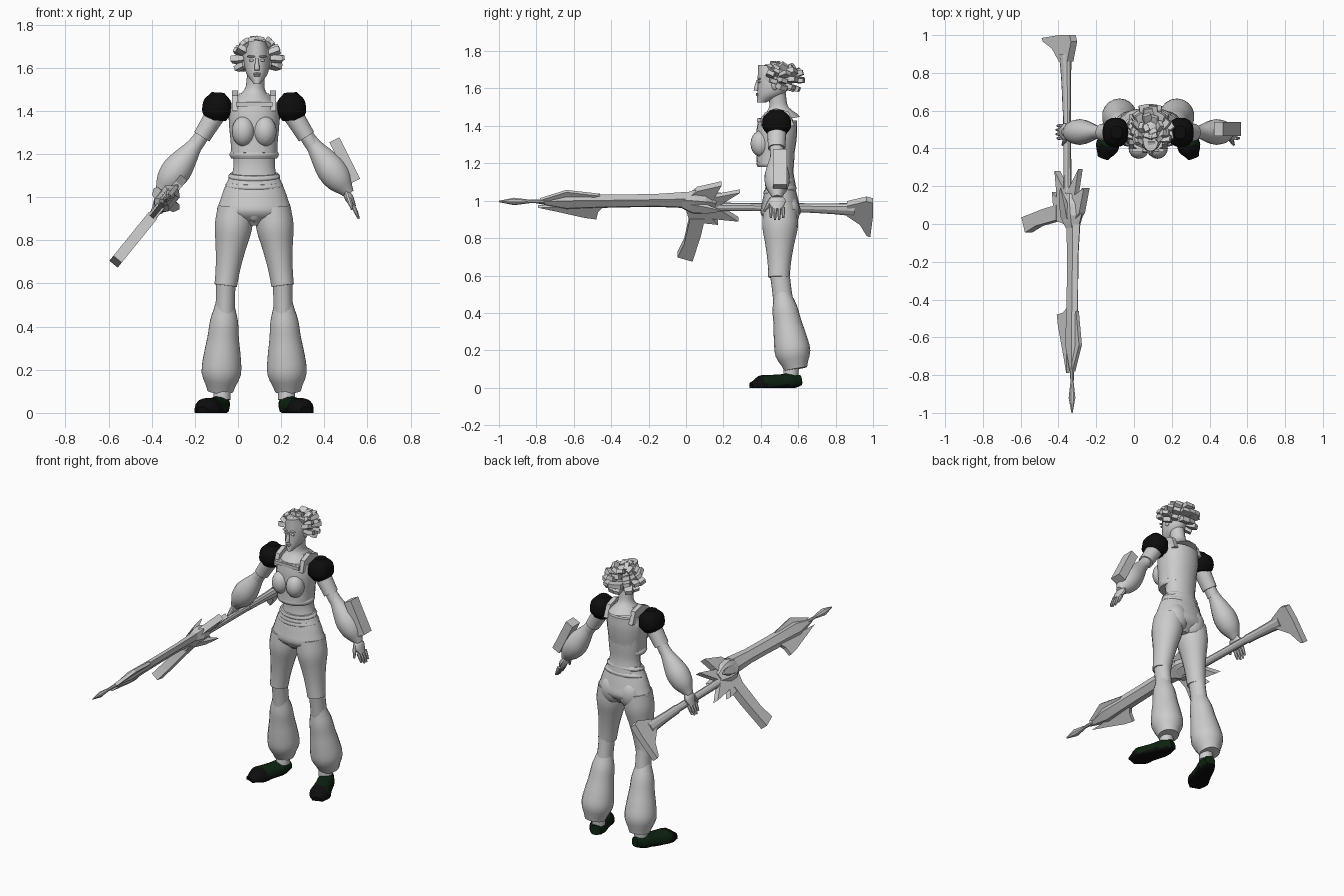
import bpy, bmesh, random
from math import cos, sin, pi, radians
from mathutils import Vector, Matrix

random.seed(4)
if "Cube" in bpy.data.objects:
    bpy.data.objects.remove(bpy.data.objects["Cube"])


def material(name, red, green, blue):
    made = bpy.data.materials.new(name)
    made.use_nodes = True
    made.diffuse_color = (red, green, blue, 1)
    made.node_tree.nodes["Principled BSDF"].inputs["Base Color"].default_value = (red, green, blue, 1)
    return made


GREY = material("light grey", .6, .6, .6)
BLACK = material("black", .004, .004, .004)
GREEN = material("dark green", .004, .016, .005)
BODY = Matrix.Translation((.075, 0, 0))
SIDES = {"left": BODY, "right": BODY @ Matrix.Scale(-1, 4, (1, 0, 0))}
ACROSS = Vector((1, 0, 0))


def frame(origin, along, across=ACROSS):
    """Matrix whose z axis runs along and whose x axis leans to across."""
    along = Vector(along).normalized()
    across = (across - along * across.dot(along)).normalized()
    matrix = Matrix((across, along.cross(across), along)).transposed().to_4x4()
    matrix.translation = origin
    return matrix


def finish(name, bm, mat, place, angle=40):
    bm.transform(place)
    bmesh.ops.recalc_face_normals(bm, faces=bm.faces[:])
    mesh = bpy.data.meshes.new(name)
    bm.to_mesh(mesh)
    bm.free()
    mesh.materials.append(mat)
    mesh.shade_smooth()
    mesh.set_sharp_from_angle(angle=radians(angle))
    result = bpy.data.objects.new(name, mesh)
    bpy.context.collection.objects.link(result)
    return result


def smooth_widths(widths, steps):
    """Cubic interpolation through evenly spaced widths."""
    padded = [widths[0], *widths, widths[-1]]
    result = []
    for before, low, high, after in zip(padded, padded[1:], padded[2:], padded[3:]):
        enter, leave = (high - before) / 2, (after - low) / 2
        for step in range(steps):
            t = step / steps
            bend = 3 * (high - low) - 2 * enter - leave + t * (2 * (low - high) + enter + leave)
            result.append(low + t * (enter + t * bend))
    return result + [widths[-1]]


def limb(name, start, end, widths, depth=1, mat=GREY, place=BODY, sides=18, steps=3,
         power=2, angle=40, flush_front=False):
    """Tube from start to end with evenly spaced half widths; depth scales its other radius."""
    start, end = Vector(start), Vector(end)
    local = frame(start, end - start)
    radii = smooth_widths(widths, steps)
    bm = bmesh.new()
    loops = []
    for i, radius in enumerate(radii):
        height = (end - start).length * i / (len(radii) - 1)
        shift = radius * depth if flush_front else 0
        loop = []
        for k in range(sides):
            turn = 2 * pi * (k + .5) / sides
            c, s = cos(turn), sin(turn)
            reach = radius / (abs(c) ** power + abs(s) ** power) ** (1 / power)
            loop.append(bm.verts.new((c * reach, s * reach * depth + shift, height)))
        loops.append(loop)
    for lower, upper in zip(loops, loops[1:]):
        for k in range(sides):
            bm.faces.new((lower[k - 1], lower[k], upper[k], upper[k - 1]))
    bm.faces.new(loops[0])
    bm.faces.new(loops[-1])
    return finish(name, bm, mat, place @ local, angle)


def ball(name, centre, size, place=BODY):
    bm = bmesh.new()
    bmesh.ops.create_uvsphere(bm, u_segments=16, v_segments=10, radius=1)
    return finish(name, bm, GREY, place @ Matrix.Translation(centre) @ Matrix.Diagonal((*size, 1)))


def box(name, size, place):
    bm = bmesh.new()
    bmesh.ops.create_cube(bm, size=1)
    return finish(name, bm, GREY, place @ Matrix.Diagonal((*size, 1)))


def plate(name, thickness, place, *outline):
    """Flat cut-out drawn in the local y-z plane."""
    bm = bmesh.new()
    face = bm.faces.new([bm.verts.new((-thickness / 2, *point)) for point in outline])
    grown = bmesh.ops.extrude_face_region(bm, geom=[face])["geom"]
    corners = [item for item in grown if isinstance(item, bmesh.types.BMVert)]
    bmesh.ops.translate(bm, vec=ACROSS * thickness, verts=corners)
    return finish(name, bm, GREY, place, angle=20)


# Torso and clothes
limb("torso", (0, .51, 1.06), (0, .5, 1.48), [.115, .097, .105, .112, .12, .07], depth=.7)
limb("neck", (0, .5, 1.44), (.01, .485, 1.6), [.1, .05, .042, .042], depth=1.1)
limb("vest", (0, .475, 1.2), (0, .49, 1.435), [.108, .11, .116, .118, .112], depth=.92, power=2.3)
limb("vest_hem", (0, .477, 1.18), (0, .477, 1.215), [.108, .115, .115, .108], depth=.86)
box("neckline_trim", (.17, .02, .02), BODY @ Matrix.Translation((0, .39, 1.43)))
limb("pelvis", (0, .507, .87), (0, .503, 1.1), [.08, .17, .16, .14, .117], depth=.62)
limb("lower_belt", (0, .505, 1.04), (0, .5, 1.07), [.125, .135, .125], depth=.67)
limb("upper_belt", (0, .505, 1.08), (0, .5, 1.11), [.112, .122, .112], depth=.67)
ball("front_fly", (0, .44, .955), (.045, .035, .07))
for side, place in SIDES.items():
    ball(side + "_bust", (.05, .4, 1.305), (.054, .055, .07), place)
    ball(side + "_buttock", (.062, .555, .945), (.07, .053, .085), place)
    plate(side + "_strap", .028, place @ Matrix.Translation((.088, 0, 0)),
          (.4, 1.4), (.42, 1.47), (.48, 1.495), (.55, 1.475), (.58, 1.4))

# Legs and shoes
for side, place in SIDES.items():
    limb(side + "_thigh", (.085, .505, .95), (.132, .497, .59), [.085, .088, .072, .059, .053],
         depth=1.08, place=place)
    limb(side + "_knee", (.131, .5, .62), (.135, .52, .46), [.046, .045, .046], depth=1.15, place=place)
    limb(side + "_trouser_flare", (.135, .513, .51), (.157, .587, .1),
         [.044, .065, .074, .087, .092, .06], depth=1.02, place=place)
    limb(side + "_ankle", (.15, .565, .13), (.15, .56, .06), [.04, .04], place=place)
    shoe = limb(side + "_shoe", (.14, .61, .04), (.24, .35, 0), [.03, .048, .05, .056, .06, .03],
                depth=.95, mat=GREEN, place=place, power=2.5)
    for vertex in shoe.data.vertices:
        vertex.co.z = max(vertex.co.z, 0)
    shoe.data.materials.append(BLACK)
    for face in shoe.data.polygons:
        face.material_index = int(face.center.y < .42 or face.center.z < .015)

# Arms, hands and shoulder pads
for side, place in SIDES.items():
    limb(side + "_upper_arm", (.15, .485, 1.43), (.243, .485, 1.28), [.05, .046, .042], depth=1.1, place=place)
    limb(side + "_elbow", (.22, .485, 1.32), (.27, .485, 1.24), [.034, .033], depth=1.1, place=place)
    limb(side + "_shoulder_pad", (.176, .485, 1.355), (.168, .485, 1.485), [.045, .066, .068, .06, .03],
         depth=1.13, mat=BLACK, place=place, power=2.5)
    limb(side + "_sleeve", (.235, .487, 1.295), (.44, .487, 1.015), [.033, .037, .056, .07, .06, .025],
         depth=.97, place=place)
    hand = place @ frame((.425, .487, 1.025), (.065, 0, -.125))
    limb(side + "_palm", (0, 0, 0), (0, 0, .08), [.014, .021, .018, .012], depth=2.2, place=hand, sides=12)
    for finger in range(4):
        spread = .022 * (finger - 1.5)
        limb(side + "_finger_%d" % finger, (0, spread, .07), (-.004, spread, .145 - abs(spread) / 2),
             [.011, .01, .006], place=hand, sides=8)
    limb(side + "_thumb", (0, .03, .015), (-.012, .068, .085), [.012, .012, .006], place=hand, sides=8)
box("wrist_box", (.052, .075, .215), BODY @ frame((.42, .503, 1.17), (.095, 0, -.19)))

# Head and face
HEAD = Matrix.Translation((.088, 0, 0))
limb("head", (0, .38, 1.525), (0, .385, 1.725), [.016, .046, .058, .06, .054, .04], depth=1.43,
     place=HEAD, flush_front=True)
limb("nose", (0, .374, 1.588), (0, .382, 1.645), [.012, .012, .008, .006], place=HEAD, sides=10)
ball("upper_lip", (0, .381, 1.572), (.019, .008, .005), HEAD)
ball("lower_lip", (0, .382, 1.563), (.016, .008, .005), HEAD)
for side, sign in (("left", 1), ("right", -1)):
    ball(side + "_eye", (sign * .025, .391, 1.634), (.013, .008, .006), HEAD)
    ball(side + "_brow", (sign * .026, .39, 1.652), (.02, .009, .005), HEAD)
    ball(side + "_ear", (sign * .058, .475, 1.62), (.01, .018, .028), HEAD)

# Hair: blunt blocks fanned over the crown and the back
ball("hair_cap", (0, .485, 1.655), (.07, .092, .073), HEAD)
for row, (elevation, spread, number) in enumerate(
        [(-28, 75, 6), (0, 98, 9), (27, 115, 10), (52, 170, 10), (78, 140, 4)]):
    for i in range(number):
        azimuth = radians(spread * (2 * i / (number - 1) - 1) + random.uniform(-6, 6))
        lift = radians(elevation + random.uniform(-6, 6))
        out = Vector((sin(azimuth) * cos(lift), cos(azimuth) * cos(lift), sin(lift)))
        reach = Vector((.12, .155 if out.y > 0 else .095, .098)) * random.uniform(.93, 1.03)
        tip = Vector((0, .482, 1.645)) + out * reach
        root = tip - (out * reach + Vector((0, .03, 0))).normalized() * .06
        size = random.uniform(.85, 1.15)
        block = frame(root, tip - root, out.cross(Vector((0, .3, 1))))
        limb("hair_block_%d_%d" % (row, i), (0, 0, 0), (0, 0, .06), [.018, .026 * size, .022 * size],
             depth=.6, place=HEAD @ block, sides=4, steps=1, power=8, angle=20)

# Long weapon: local y points down in its blade plane, local z to the rear
GUN = frame((-.325, 0, 1), (0, 1, 0), Vector((.777, 0, -.63)))
facets = dict(place=GUN, steps=1, angle=20)
limb("muzzle_tip", (0, .005, -1), (0, .005, -.84), [.003, .016, .008], depth=1.4, sides=8, **facets)
limb("muzzle_rod", (0, .005, -.86), (0, .005, -.7), [.009, .012], sides=8, **facets)
limb("barrel_cover", (0, .01, -.8), (0, -.005, 0), [.004, .028, .025, .024, .024, .03],
     depth=1.85, sides=6, **facets)
limb("receiver", (0, 0, -.02), (0, .02, .16), [.03, .05, .048, .025], depth=1.65, sides=6, **facets)
limb("rod", (0, .04, .1), (0, .048, .62), [.02, .019, .019], depth=1.2, sides=10, **facets)
limb("stock", (0, .048, .6), (0, .06, .9), [.02, .021, .024, .03], depth=1.35, sides=10, **facets)
plate("barrel_fin", .022, GUN, (.04, -.79), (.03, -.44), (.07, -.47), (.12, -.48), (.11, -.54), (.07, -.68))
plate("upper_fin", .02, GUN, (-.01, -.78), (-.066, -.64), (-.04, -.46), (.01, -.6))
plate("upper_spike", .04, GUN, (-.02, 0), (-.08, .06), (-.118, .19), (-.01, .14), (.03, .07))
plate("rear_spike", .03, GUN, (-.02, .08), (-.035, .16), (-.066, .29), (.03, .17), (.04, .08))
plate("lower_spike", .04, GUN, (.03, .07), (.03, .16), (.128, .28), (.11, .14), (.15, .17), (.13, .02), (.05, 0))
plate("magazine", .05, GUN, (.11, .02), (.11, .1), (.22, .08), (.4, .035), (.37, -.045), (.28, -.01))
plate("stock_butt", .042, GUN, (.02, .86), (-.012, .965), (0, 1), (.09, 1), (.235, .985), (.225, .965),
      (.15, .93), (.09, .86))
for side, sign in (("left", 1), ("right", -1)):
    limb(side + "_receiver_spike", (sign * .03, .02, .03), (sign * .075, .01, .19), [.018, .016, .002],
         depth=2, sides=4, **facets)
